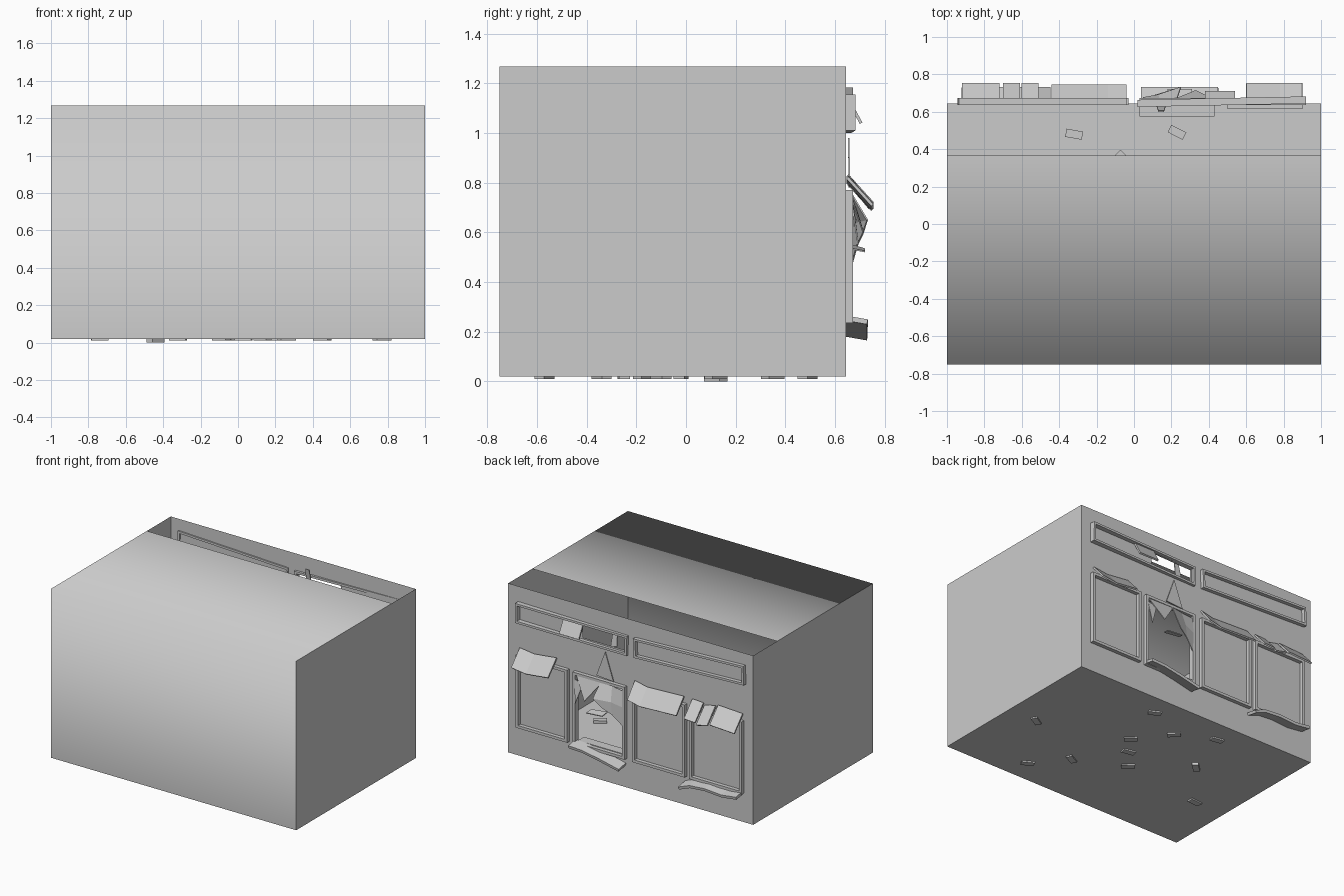
import bpy, bmesh, random
from mathutils import Matrix, Vector

random.seed(4)
old = bpy.data.objects.get("Cube")
if old:
    bpy.data.objects.remove(old, do_unlink=True)

grey = bpy.data.materials.new("plain_grey")
grey.use_nodes = True
TONE = (0.6, 0.6, 0.6, 1)
grey.diffuse_color = TONE
grey.node_tree.nodes["Principled BSDF"].inputs["Base Color"].default_value = TONE

BACK, FRONT, LOW, HIGH = 0.645, -0.75, 0.02, 1.268


def finish(name, bm, smooth=False):
    mesh = bpy.data.meshes.new(name)
    bm.to_mesh(mesh)
    bm.free()
    mesh.materials.append(grey)
    for p in mesh.polygons:
        p.use_smooth = smooth
    ob = bpy.data.objects.new(name, mesh)
    bpy.context.collection.objects.link(ob)
    return ob


def add_box(bm, lo, hi, turn=None):
    """Box between two corners, optionally transformed."""
    lo, hi = Vector(lo), Vector(hi)
    m = Matrix.Translation((lo + hi) / 2) @ Matrix.Diagonal((*(hi - lo), 1))
    bmesh.ops.create_cube(bm, size=1, matrix=(turn @ m) if turn else m)


def sheet(name, rows, thick=0.0, smooth=False):
    """Grid surface through equal rows of points."""
    bm = bmesh.new()
    grid = [[bm.verts.new(p) for p in row] for row in rows]
    for a, b in zip(grid, grid[1:]):
        for i in range(len(a) - 1):
            bm.faces.new((a[i], a[i + 1], b[i + 1], b[i]))
    if thick:
        bmesh.ops.recalc_face_normals(bm, faces=bm.faces)
    ob = finish(name, bm, smooth)
    if thick:
        mod = ob.modifiers.new("thickness", "SOLIDIFY")
        mod.thickness = thick
        mod.offset = 0
    return ob


# Front wall and roof: one softly shaded sheet, open behind the roof edge
sheet("front_and_roof", [[(-1, y, z), (1, y, z)] for y, z in
      ((FRONT, LOW), (FRONT, HIGH), (0.365, HIGH))], smooth=True)

# Floor and side walls
sheet("floor", [[(-1, y, LOW), (1, y, LOW)] for y in (BACK, FRONT)])
for s, name in ((1, "side_wall_left"), (-1, "side_wall_right")):
    ys = (FRONT, BACK) if s > 0 else (BACK, FRONT)
    sheet(name, [[(s, y, LOW) for y in ys], [(s, y, HIGH) for y in ys]])

# Back wall with the broken window and the broken upper light left open
holes = ((0.05, 0.44, 0.26, 0.755), (0.04, 0.39, 1.03, 1.13))
xs = sorted({-1, 1, *[v for h in holes for v in h[:2]]})
zs = sorted({LOW, HIGH, *[v for h in holes for v in h[2:]]})
bm = bmesh.new()
for x0, x1 in zip(xs, xs[1:]):
    for z0, z1 in zip(zs, zs[1:]):
        cx, cz = (x0 + x1) / 2, (z0 + z1) / 2
        if not any(h[0] < cx < h[1] and h[2] < cz < h[3] for h in holes):
            bm.faces.new([bm.verts.new((x, BACK, z)) for x, z in
                          ((x1, z0), (x0, z0), (x0, z1), (x1, z1))])
bmesh.ops.remove_doubles(bm, verts=bm.verts, dist=0.0001)
finish("back_wall", bm)


def frame(name, x0, x1, z0, z1, tilt=0.0, yaw=0.0, w=0.02):
    """Four bars standing proud of the back wall on both sides."""
    c = Vector(((x0 + x1) / 2, BACK, (z0 + z1) / 2))
    turn = (Matrix.Translation(c) @ Matrix.Rotation(tilt, 4, "Y")
            @ Matrix.Rotation(yaw, 4, "Z") @ Matrix.Translation(-c))
    bm = bmesh.new()
    ya, yb = BACK - 0.01, BACK + 0.028
    for a, b in (((x0, z0), (x1, z0 + w)), ((x0, z1 - w), (x1, z1)),
                 ((x0, z0 + w), (x0 + w, z1 - w)), ((x1 - w, z0 + w), (x1, z1 - w))):
        add_box(bm, (a[0], ya, a[1]), (b[0], yb, b[1]), turn)
    finish(name, bm)


# Upper lights and four main windows
frame("upper_light_left", 0.02, 0.92, 1.005, 1.15, -0.012, 0.02, 0.016)
frame("upper_light_right", -0.94, -0.04, 1.025, 1.165, 0.04, 0.0, 0.016)
for i, (x0, x1) in enumerate(((0.5, 0.92), (0.03, 0.455), (-0.46, -0.03), (-0.925, -0.495))):
    frame(f"window_frame_{i + 1}", x0, x1, 0.235, 0.77)

# Ledges behind the wall
for name, a, b in (("inner_ledge_middle", (0.03, 0.575, 0.24), (0.43, BACK, 0.26)),
                   ("inner_ledge_left", (0.5, 0.615, 0.24), (0.9, BACK, 0.26))):
    bm = bmesh.new()
    add_box(bm, a, b)
    finish(name, bm)


# Bent awnings; each column gives x and a lift of the sheet there
def awning(name, columns, reach=0.1, top=0.82, drop=0.11):
    rows = [[(x, BACK + 0.005 + reach * t, top + lift - drop * t) for t in (0, 0.5, 1)]
            for x, lift in columns]
    sheet(name, rows, 0.012)


awning("awning_left", ((0.9, 0.0), (0.78, -0.015), (0.6, 0.005)))
awning("awning_middle", ((-0.04, 0.01), (-0.14, -0.012), (-0.3, -0.005), (-0.44, 0.0)), 0.09)
awning("awning_right_a", ((-0.51, 0.0), (-0.6, -0.005)))
awning("awning_right_b", ((-0.61, -0.02), (-0.7, 0.0)))
awning("awning_right_c", ((-0.72, 0.01), (-0.92, 0.0)))
awning("upper_shard", ((0.54, 0.0), (0.38, 0.0)), 0.055, 1.14, 0.1)


# Bent, loose sills below two windows
def sill(name, path):
    sheet(name, [[(x, BACK, z + 0.01), (x, BACK + 0.085, z - 0.005)] for x, z in path], 0.02)


sill("loose_sill_middle", ((0.45, 0.245), (0.34, 0.24), (0.2, 0.215), (0.04, 0.18)))
sill("loose_sill_right", ((-0.45, 0.18), (-0.54, 0.215), (-0.66, 0.225),
                          (-0.8, 0.215), (-0.92, 0.23)))


# Torn scraps in and above the broken window
def scrap(name, points):
    bm = bmesh.new()
    bm.faces.new([bm.verts.new(p) for p in points])
    mod = finish(name, bm).modifiers.new("thickness", "SOLIDIFY")
    mod.thickness = 0.006


scrap("spike_scrap", ((0.13, 0.655, 0.78), (0.27, 0.655, 0.79), (0.2, 0.652, 0.98)))
scrap("torn_scrap_left", ((0.43, 0.66, 0.75), (0.22, 0.665, 0.75), (0.33, 0.71, 0.6)))
scrap("torn_scrap_edge", ((0.44, 0.665, 0.72), (0.37, 0.67, 0.7), (0.42, 0.69, 0.55)))
scrap("torn_strip", ((0.3, 0.67, 0.53), (0.17, 0.67, 0.545), (0.18, 0.72, 0.53), (0.31, 0.72, 0.52)))
sheet("torn_curtain", [
    [(0.23, 0.67, 0.75), (0.14, 0.66, 0.745), (0.05, 0.665, 0.735)],
    [(0.25, 0.73, 0.65), (0.13, 0.69, 0.64), (0.05, 0.675, 0.62)],
    [(0.19, 0.71, 0.59), (0.12, 0.69, 0.55), (0.05, 0.67, 0.48)]], 0.006)
# Shard hanging inside the upper light
scrap("inner_shard", ((0.12, 0.63, 1.03), (0.17, 0.63, 1.02), (0.16, 0.6, 1.2), (0.13, 0.6, 1.2)))

# Rubble chips scattered on the floor and poking through it
chips = ((0.23, 0.49), (0.13, 0.12), (0.03, -0.02), (-0.09, -0.17), (-0.055, 0.35), (-0.32, 0.48),
         (-0.44, 0.12), (0.77, -0.1), (0.26, -0.34), (0.45, -0.57), (-0.74, -0.25))
bm = bmesh.new()
for x, y in chips:
    turn = Matrix.Translation((x, y, 0)) @ Matrix.Rotation(random.uniform(-0.9, 0.9), 4, "Z")
    base = 0.0 if x == -0.44 else 0.01
    add_box(bm, (-0.045, -0.022, base), (0.045, 0.022, base + 0.03), turn)
finish("floor_rubble", bm)
